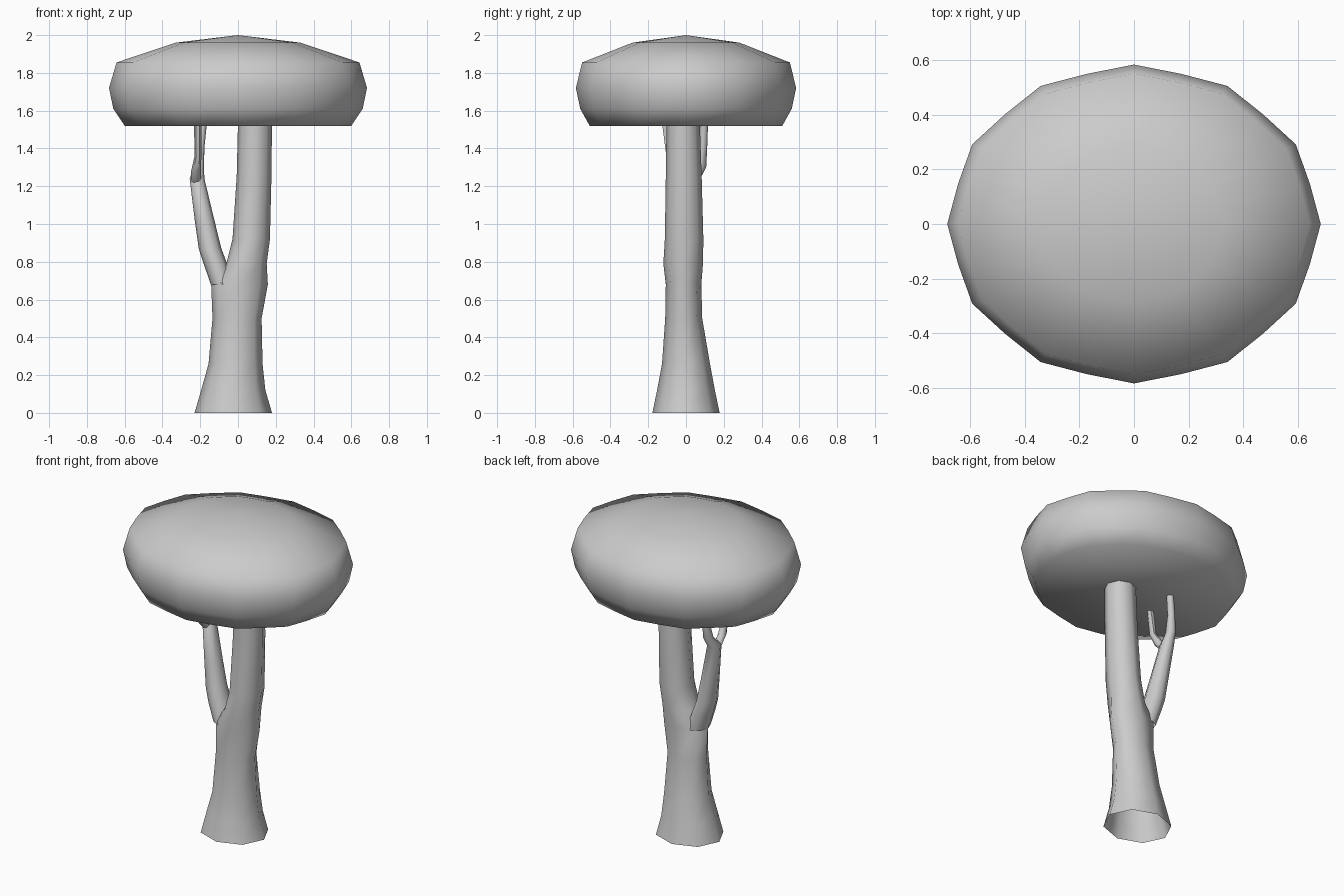
import bpy, bmesh, math


def loft(name, rings, sides, scallop=1.0, apex=None, cap_base=False, sharp=60):
    """Skin horizontal rings given as (x, y, z, radius_x, radius_y)."""
    bm = bmesh.new()
    loops = []
    for x, y, z, rx, ry in rings:
        loop = []
        for i in range(sides):
            a = 2 * math.pi * i / sides
            k = scallop if i % 2 else 1.0
            loop.append(bm.verts.new((x + rx * k * math.cos(a), y + ry * k * math.sin(a), z)))
        loops.append(loop)
    for lo, hi in zip(loops, loops[1:]):
        for i in range(sides):
            j = (i + 1) % sides
            bm.faces.new((lo[i], lo[j], hi[j], hi[i]))
    if apex:
        tip = bm.verts.new(apex)
        for i in range(sides):
            bm.faces.new((loops[-1][i], loops[-1][(i + 1) % sides], tip))
    if cap_base:
        bm.faces.new(loops[0][::-1])
    mesh = bpy.data.meshes.new(name)
    bm.to_mesh(mesh)
    bm.free()
    obj = bpy.data.objects.new(name, mesh)
    bpy.context.collection.objects.link(obj)
    bpy.ops.object.select_all(action='DESELECT')
    obj.select_set(True)
    bpy.context.view_layer.objects.active = obj
    bpy.ops.object.shade_smooth_by_angle(angle=math.radians(sharp))
    return obj


# Flared trunk, open at the base, leaning right above the fork
loft("trunk", [
    (-0.025, 0.0, 0.0, 0.205, 0.178),
    (-0.025, 0.0, 0.12, 0.17, 0.153),
    (-0.013, 0.0, 0.26, 0.143, 0.127),
    (-0.005, -0.012, 0.50, 0.13, 0.098),
    (0.008, -0.013, 0.68, 0.15, 0.094),
    (0.045, -0.015, 0.79, 0.107, 0.105),
    (0.07, -0.01, 0.92, 0.099, 0.102),
    (0.085, -0.012, 1.25, 0.092, 0.095),
    (0.09, -0.015, 1.54, 0.09, 0.088)], 8)

# Side branch rising to the left, up to its rear tip
loft("branch", [
    (-0.08, -0.01, 0.68, 0.064, 0.075),
    (-0.12, -0.005, 0.79, 0.062, 0.075),
    (-0.148, 0.0, 0.87, 0.06, 0.065),
    (-0.177, 0.012, 1.02, 0.052, 0.055),
    (-0.217, 0.03, 1.24, 0.039, 0.045),
    (-0.207, 0.075, 1.30, 0.027, 0.032),
    (-0.2, 0.09, 1.40, 0.022, 0.022),
    (-0.185, 0.097, 1.54, 0.021, 0.02)], 8)

# Thin front twig
loft("twig", [
    (-0.222, 0.015, 1.22, 0.026, 0.03),
    (-0.222, -0.04, 1.28, 0.026, 0.03),
    (-0.212, -0.085, 1.36, 0.018, 0.022),
    (-0.213, -0.112, 1.54, 0.02, 0.018)], 6)

# Scalloped mushroom-shaped canopy with a flat underside
loft("canopy", [
    (0, 0, 1.52, 0.60, 0.51),
    (0, 0, 1.61, 0.66, 0.56),
    (0, 0, 1.72, 0.683, 0.583),
    (0, 0, 1.855, 0.643, 0.55),
    (0, 0, 1.96, 0.33, 0.283)],
    24, scallop=0.975, apex=(0, 0, 2.0), cap_base=True, sharp=75)
